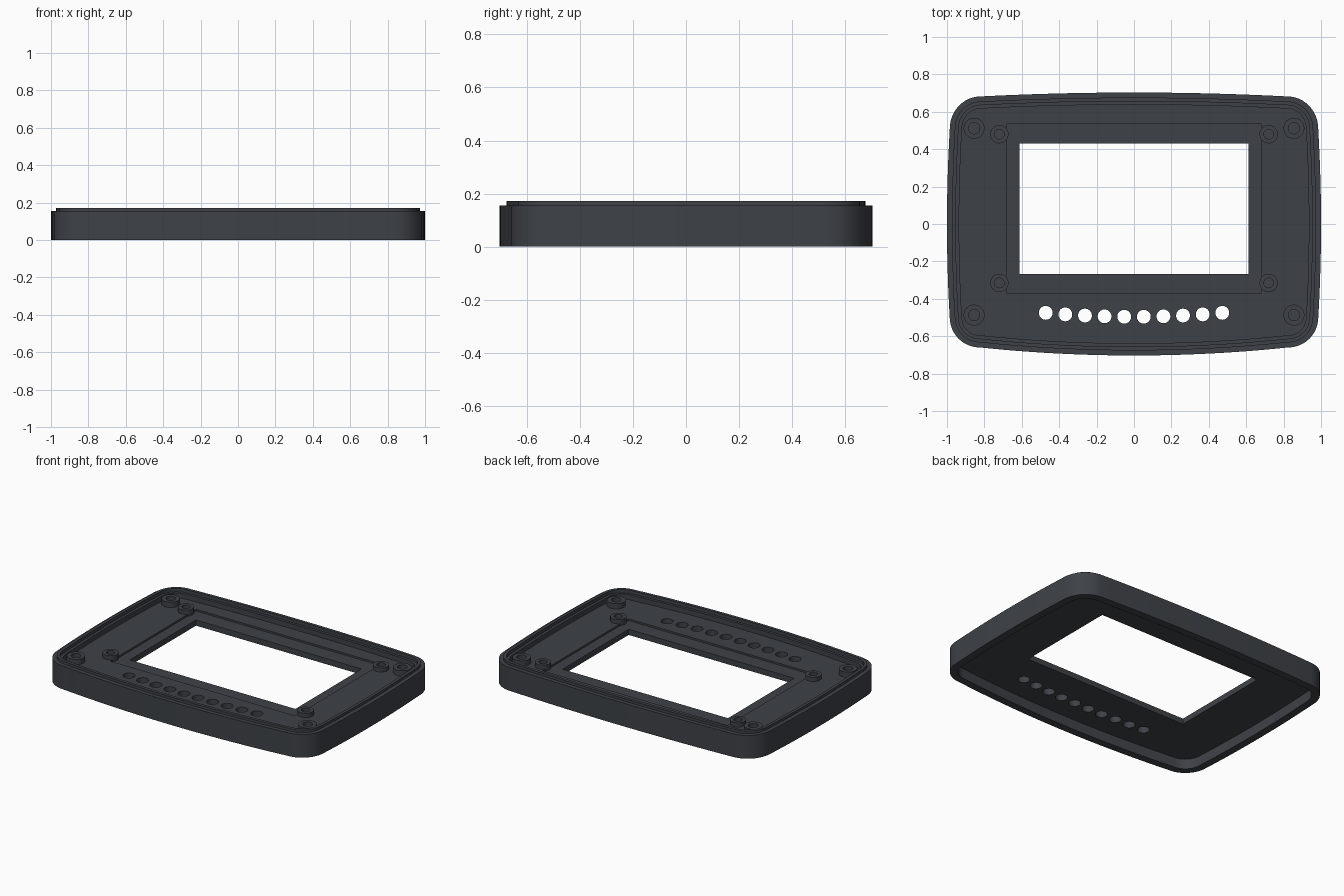
import bpy, bmesh, math
from mathutils import Vector

cube = bpy.data.objects.get("Cube")
if cube:
    bpy.data.objects.remove(cube)

slate = bpy.data.materials.new("dark slate plastic")
slate.use_nodes = True
color = (0.048, 0.054, 0.063, 1)
slate.diffuse_color = color
slate.node_tree.nodes["Principled BSDF"].inputs["Base Color"].default_value = color


def offset_loop(points, d):
    """Move a counter-clockwise loop inward by d."""
    out = []
    for i, p in enumerate(points):
        t = points[(i + 1) % len(points)] - points[i - 1]
        out.append(p + Vector((-t.y, t.x)).normalized() * d)
    return out


def swept_solid(name, outline, profile):
    """Closed solid: outline swept through (inset, z) steps, capped at both ends."""
    bm = bmesh.new()
    rings = []
    for inset, z in profile:
        pts = offset_loop(outline, inset) if inset else outline
        rings.append([bm.verts.new((p.x, p.y, z)) for p in pts])
    n = len(outline)
    for a, b in zip(rings, rings[1:]):
        for i in range(n):
            j = (i + 1) % n
            bm.faces.new((a[i], a[j], b[j], b[i]))
    bm.faces.new(rings[0][::-1])
    bm.faces.new(rings[-1])
    bmesh.ops.recalc_face_normals(bm, faces=bm.faces)
    mesh = bpy.data.meshes.new(name)
    bm.to_mesh(mesh)
    bm.free()
    mesh.materials.append(slate)
    obj = bpy.data.objects.new(name, mesh)
    bpy.context.collection.objects.link(obj)
    return obj


def circle(x, y, r, n=32):
    return [Vector((x + r * math.cos(math.tau * i / n), y + r * math.sin(math.tau * i / n)))
            for i in range(n)]


def rectangle(x0, x1, y0, y1):
    return [Vector(p) for p in ((x0, y0), (x1, y0), (x1, y1), (x0, y1))]


def case_outline():
    """Bulged rounded rectangle: right half, then mirrored."""
    half = []
    steps = 12
    for i in range(steps):                      # front edge
        t = i / steps
        half.append(Vector((0.825 * t, -0.703 + 0.043 * t * t)))
    for i in range(steps):                      # front corner
        a = math.pi / 2 * i / steps
        half.append(Vector((0.825 + 0.16 * math.sin(a), -0.5 - 0.16 * math.cos(a))))
    for i in range(steps):                      # side
        t = 2 * i / steps - 1
        half.append(Vector((1 - 0.015 * t * t, 0.505 * t)))
    for i in range(steps):                      # back corner
        a = math.pi / 2 * i / steps
        half.append(Vector((0.82 + 0.165 * math.cos(a), 0.51 + 0.172 * math.sin(a))))
    for i in range(steps + 1):                  # back edge
        t = 1 - i / steps
        half.append(Vector((0.82 * t, 0.703 - 0.021 * t * t)))
    return half + [Vector((-p.x, p.y)) for p in half[-2:0:-1]]


def smooth(obj):
    bpy.ops.object.select_all(action='DESELECT')
    obj.select_set(True)
    bpy.context.view_layer.objects.active = obj
    bpy.ops.object.shade_smooth_by_angle(angle=math.radians(30))


# Case: hollow underside, outer wall, raised lip, inner ledge and floor
FLOOR, UNDER = 0.117, 0.067
case = swept_solid("case", case_outline(), [
    (0.05, UNDER), (0.05, 0), (0, 0), (0, 0.155), (0.027, 0.155), (0.027, 0.172),
    (0.047, 0.172), (0.047, 0.15), (0.065, 0.15), (0.065, FLOOR)])

# Cutters: screen recess, screen window, row of indicator holes
recess = FLOOR - 0.012
cutters = [
    swept_solid("recess_cutter", rectangle(-0.683, 0.683, -0.37, 0.535), [(0, recess), (0, 0.3)]),
    swept_solid("window_cutter", rectangle(-0.611, 0.611, -0.268, 0.43), [(0, -0.1), (0, 0.3)])]
for i in range(10):
    t = (i - 4.5) / 4.5
    cutters.append(swept_solid("hole_cutter", circle(0.472 * t, -0.496 + 0.021 * t * t, 0.037),
                               [(0, -0.1), (0, 0.3)]))
for c in cutters:
    c.hide_render = True
    mod = case.modifiers.new(c.name, 'BOOLEAN')
    mod.operation = 'DIFFERENCE'
    mod.solver = 'EXACT'
    mod.object = c

# Bake the cuts and remove the cutters
graph = bpy.context.evaluated_depsgraph_get()
baked = bpy.data.meshes.new_from_object(case.evaluated_get(graph))
case.modifiers.clear()
case.data = baked
for c in cutters:
    bpy.data.objects.remove(c)
smooth(case)

# Screw posts: four at the case corners, four around the screen
for name, x, ys, r, bore, top in (("case_post", 0.855, (-0.487, 0.512), 0.056, 0.03, 0.153),
                                  ("screen_post", 0.72, (-0.315, 0.48), 0.049, 0.026, 0.145)):
    for side in (-1, 1):
        for y in ys:
            smooth(swept_solid(name, circle(side * x, y, r),
                               [(0, recess - 0.01), (0, top), (r - bore, top),
                                (r - bore, FLOOR + 0.003)]))
